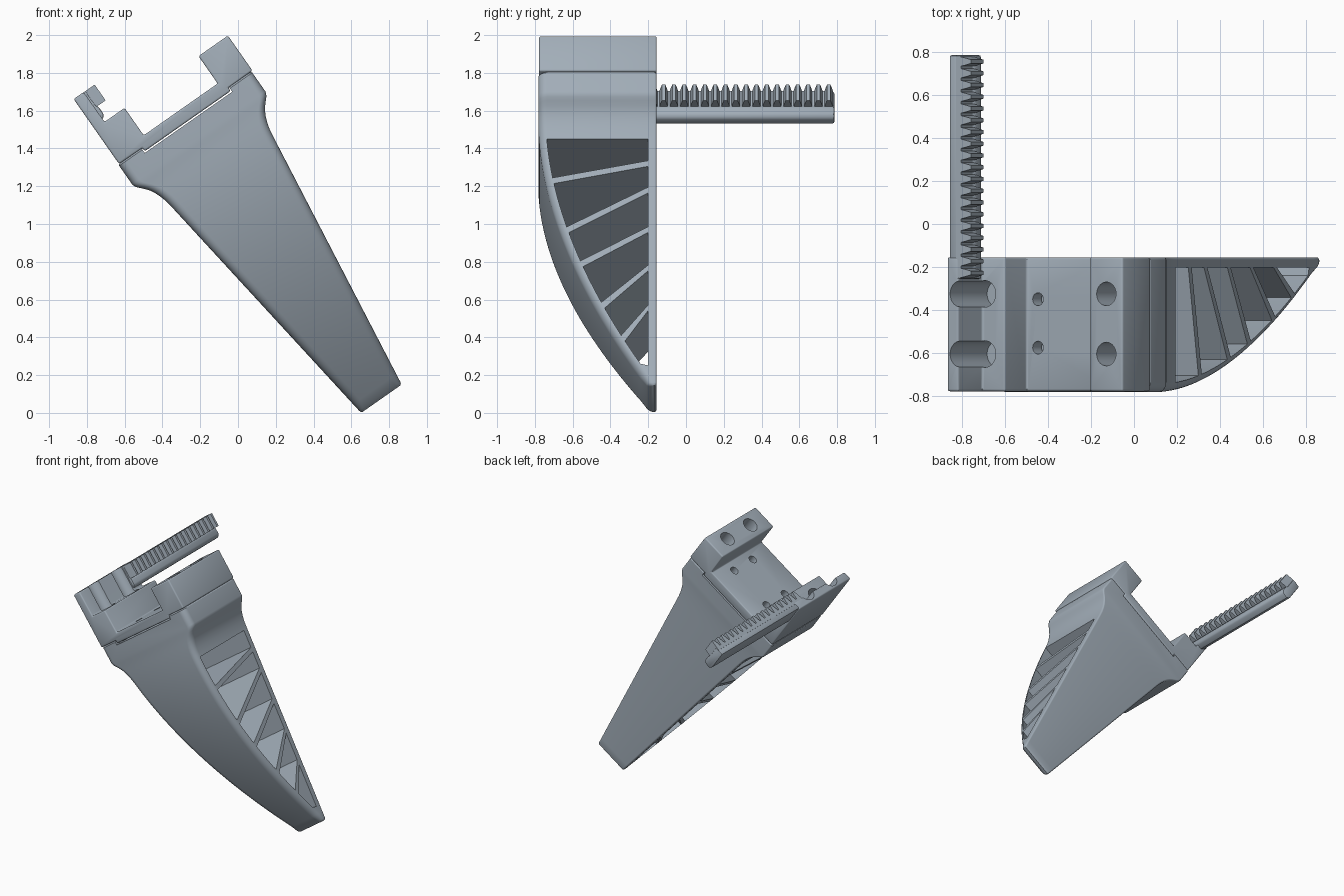
import bpy, bmesh
from math import radians, pi, cos, sin
from mathutils import Matrix

if "Cube" in bpy.data.objects:
    bpy.data.objects.remove(bpy.data.objects["Cube"])

# Everything is modelled upright as (s, y, t), then tilted about y
TILT = Matrix.Rotation(radians(-35), 4, 'Y')
MID = 0.665                 # centre line of the finger in s
Y0, Y1 = -0.782, -0.155     # front and back of the body

SLATE = bpy.data.materials.new("slate_grey")
SLATE.diffuse_color = (0.36, 0.42, 0.48, 1)
SLATE.use_nodes = True
SLATE.node_tree.nodes["Principled BSDF"].inputs["Base Color"].default_value = SLATE.diffuse_color


def make(name, rings):
    """Skin a stack of equal-length point rings and cap both ends."""
    bm = bmesh.new()
    loops = [[bm.verts.new(p) for p in r] for r in rings]
    for a, b in zip(loops, loops[1:]):
        for i in range(len(a)):
            j = (i + 1) % len(a)
            bm.faces.new((a[i], a[j], b[j], b[i]))
    bm.faces.new(loops[0])
    bm.faces.new(loops[-1])
    bmesh.ops.recalc_face_normals(bm, faces=bm.faces)
    me = bpy.data.meshes.new(name)
    bm.to_mesh(me)
    bm.free()
    me.materials.append(SLATE)
    ob = bpy.data.objects.new(name, me)
    bpy.context.collection.objects.link(ob)
    return ob


def prism(name, pts, lo, hi, axis):
    """Extrude a 2D outline along s (0), y (1) or t (2)."""
    def put(p, d):
        q = list(p)
        q.insert(axis, d)
        return q
    return make(name, [[put(p, d) for p in pts] for d in (lo, hi)])


def rect(a0, b0, a1, b1):
    return [(a0, b0), (a1, b0), (a1, b1), (a0, b1)]


def disc(cx, cy, r, n=28):
    return [(cx + r * cos(2 * pi * i / n), cy + r * sin(2 * pi * i / n)) for i in range(n)]


def apply(ob, mod):
    bpy.context.view_layer.objects.active = ob
    bpy.ops.object.modifier_apply(modifier=mod.name)


def bevel(ob, width, segments=2):
    m = ob.modifiers.new("bevel", 'BEVEL')
    m.width, m.segments, m.limit_method = width, segments, 'ANGLE'
    apply(ob, m)


def cut(ob, cutter):
    m = ob.modifiers.new("cut", 'BOOLEAN')
    m.operation, m.solver, m.object = 'DIFFERENCE', 'EXACT', cutter
    apply(ob, m)
    bpy.data.objects.remove(cutter)


def finish(ob):
    ob.data.transform(TILT)
    bpy.ops.object.select_all(action='DESELECT')
    ob.select_set(True)
    bpy.context.view_layer.objects.active = ob
    bpy.ops.object.shade_smooth_by_angle(angle=radians(30))


# Finger: lofted rounded sections, curved front, flared neck
def front(t):
    return Y0 + 0.58 * max(0, (1.2 - t) / 1.57) ** 1.85


def section(t, half, inset=0.0):
    yf, yb, h = front(t) + inset, Y1 - inset * 0.6, half - inset * 0.6
    rf, rb = min(0.045, 0.6 * (yb - yf)), min(0.012, 0.3 * (yb - yf))
    ring = []
    for sx, y, r, a0 in ((1, yb, rb, 0), (-1, yb, rb, 90), (-1, yf, rf, 180), (1, yf, rf, 270)):
        cx = MID + sx * (h - r)
        cy = y - r if y == yb else y + r
        for k in range(7):
            a = radians(a0 + 15 * k)
            ring.append((cx + r * cos(a), cy + r * sin(a), t))
    return ring


rings = [section(-0.374, 0.132, 0.016), section(-0.369, 0.1325, 0.006), section(-0.36, 0.133)]
for i in range(1, 31):
    rings.append(section(-0.36 + 1.46 * i / 30, 0.133 + 0.195 * i / 30))
for t, h in ((1.14, .335), (1.175, .345), (1.205, .357), (1.23, .371), (1.25, .386),
             (1.27, .404), (1.285, .418), (1.298, .426), (1.312, .43), (1.432, .43)):
    rings.append(section(t, h))
rings.append(section(1.44, .43, 0.008))
finger = make("finger", rings)

# Windows between the slanted ribs, as (t at back, t at front)
ribs = [(1.095, 1.095), (.932, .831), (.775, .541), (.541, .34), (.314, .095), (.078, -.1), (-.278, -.268)]
for (r0, l0), (r1, l1) in zip(ribs, ribs[1:]):
    r0, l0, r1, l1 = r0 - .017, l0 - .017, r1 + .017, l1 + .017
    edge = [l0 + (l1 - l0) * k / 6 for k in range(7)]
    outline = [(-.202, r0)] + [(front(t) + .04, t) for t in edge] + [(-.202, r1)]
    if front(edge[-1]) + .04 > -.203:      # narrow lowest window ends in a point
        outline = outline[:-2] + [(-.202, r1)]
    cut(finger, prism("window_cutter", outline, 0, 1.4, 0))

# Shallow slot under the adapter plate
cut(finger, prism("slot_cutter", rect(.385, 1.41, .95, 1.6), -1, 0, 1))
finish(finger)

# Adapter bracket: channel with a tall rack wall on one side
profile = [(.24, 1.44), (.39, 1.44), (.39, 1.418), (.945, 1.418), (.945, 1.44), (1.102, 1.44),
           (1.102, 1.667), (.912, 1.667), (.912, 1.49), (.434, 1.49), (.434, 1.667),
           (.305, 1.667), (.305, 1.86), (.24, 1.86)]
adapter = prism("adapter_bracket", profile, Y0 + .004, Y1, 1)
bevel(adapter, 0.01, 3)
for y in (-.325, -.605):
    cut(adapter, prism("bolt_cutter", disc(1.01, y, .055), 1.5, 2, 2))
    cut(adapter, prism("bolt_cutter", disc(.32, y, .062), 1.56, 2, 2))
for y in (-.35, -.575):
    for s in (.498, .835):
        cut(adapter, prism("screw_cutter", disc(s, y, .03), 1.3, 1.6, 2))
finish(adapter)

# Rack bar
bar = prism("rack_bar", [(.25, 1.705), (.268, 1.681), (.31, 1.686), (.325, 1.705),
                         (.325, 1.75), (.316, 1.765), (.316, 1.857), (.25, 1.857)], -.255, .785, 1)
bevel(bar, 0.012)
finish(bar)

# Rack teeth
N, start = 19, -.255
pitch = (.783 - start) / N
teeth_outline = [(.29, start)]
for i in range(N):
    y = start + i * pitch
    teeth_outline += [(.318, y + .1 * pitch), (.345, y + .2 * pitch), (.375, y + .34 * pitch),
                      (.375, y + .66 * pitch), (.345, y + .8 * pitch), (.318, y + .9 * pitch)]
teeth_outline.append((.29, start + N * pitch))
teeth = prism("rack_teeth", teeth_outline, 1.757, 1.859, 2)
finish(teeth)
